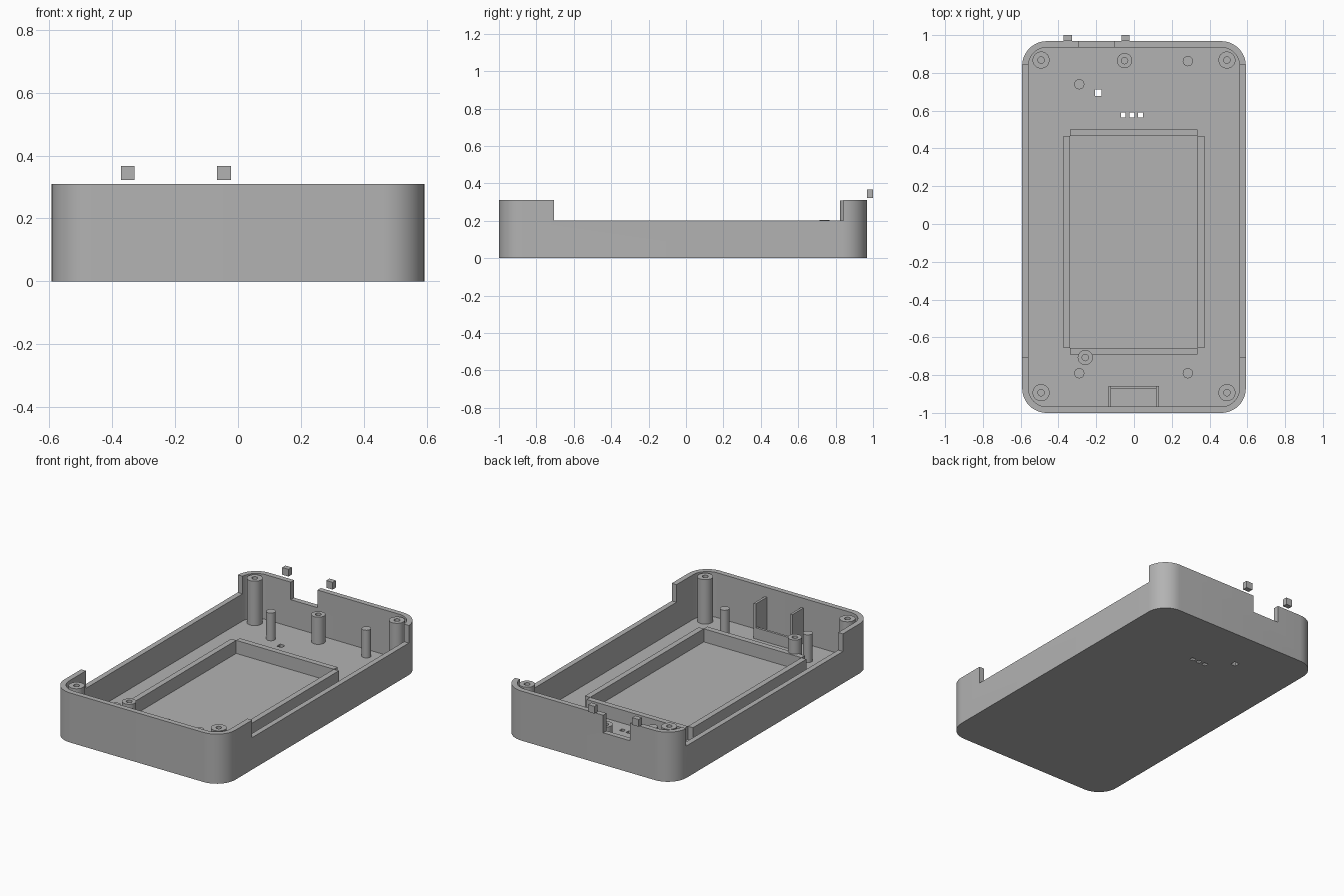
import bpy, bmesh, math

cube = bpy.data.objects.get("Cube")
if cube:
    bpy.data.objects.remove(cube, do_unlink=True)

grey = bpy.data.materials.new("plain_grey")
grey.use_nodes = True
COLOUR = (0.45, 0.45, 0.45, 1)
grey.diffuse_color = COLOUR
grey.node_tree.nodes["Principled BSDF"].inputs["Base Color"].default_value = COLOUR

FLOOR, RIM, LOW = 0.03, 0.31, 0.2
SINK = FLOOR - 0.01          # parts start slightly inside the floor
FRONT, BACK, SIDE, WALL = -1.0, 0.968, 0.592, 0.033


def add_object(name, bm):
    bmesh.ops.recalc_face_normals(bm, faces=bm.faces)
    mesh = bpy.data.meshes.new(name)
    bm.to_mesh(mesh)
    bm.free()
    mesh.materials.append(grey)
    obj = bpy.data.objects.new(name, mesh)
    bpy.context.collection.objects.link(obj)
    return obj


def box(name, x0, x1, y0, y1, z0, z1):
    bm = bmesh.new()
    bmesh.ops.create_cube(bm, size=1)
    for v in bm.verts:
        v.co = (x1 if v.co.x > 0 else x0, y1 if v.co.y > 0 else y0, z1 if v.co.z > 0 else z0)
    return add_object(name, bm)


def rounded_block(name, inset, radius, z0, z1, steps=12):
    bm = bmesh.new()
    middle = (FRONT + BACK) / 2
    half_x = SIDE - inset - radius
    half_y = (BACK - FRONT) / 2 - inset - radius
    ring = []
    for corner, (sx, sy) in enumerate([(1, 1), (-1, 1), (-1, -1), (1, -1)]):
        for i in range(steps + 1):
            a = (corner + i / steps) * math.pi / 2
            ring.append(bm.verts.new((sx * half_x + radius * math.cos(a),
                                      middle + sy * half_y + radius * math.sin(a), z0)))
    base = bm.faces.new(ring)
    top = bmesh.ops.extrude_face_region(bm, geom=[base])["geom"]
    for v in top:
        if isinstance(v, bmesh.types.BMVert):
            v.co.z = z1
    return add_object(name, bm)


def cut(target, cutter):
    mod = target.modifiers.new("cut", "BOOLEAN")
    mod.operation = "DIFFERENCE"
    mod.solver = "EXACT"
    mod.object = cutter
    bpy.context.view_layer.objects.active = target
    bpy.ops.object.modifier_apply(modifier=mod.name)
    bpy.data.objects.remove(cutter, do_unlink=True)


def smooth(obj):
    bpy.ops.object.select_all(action="DESELECT")
    obj.select_set(True)
    bpy.context.view_layer.objects.active = obj
    bpy.ops.object.shade_smooth_by_angle(angle=math.radians(30))


def post(name, x, y, radius, top, hole=0):
    # Lathed profile: solid pin, or a tube with a screw hole
    profile = [(hole, SINK), (hole, top), (radius, top), (radius, SINK)]
    if hole:
        profile.append(profile[0])
    bm = bmesh.new()
    verts = [bm.verts.new((r, 0, z)) for r, z in profile]
    edges = [bm.edges.new(pair) for pair in zip(verts, verts[1:])]
    bmesh.ops.spin(bm, geom=verts + edges, cent=(0, 0, 0), axis=(0, 0, 1),
                   angle=math.tau, steps=32)
    bmesh.ops.remove_doubles(bm, verts=bm.verts, dist=0.0005)
    obj = add_object(name, bm)
    obj.location = (x, y, 0)
    smooth(obj)


# Tray: rounded block hollowed out
tray = rounded_block("tray", 0, 0.13, 0, RIM)
cut(tray, rounded_block("cavity", WALL, 0.13 - WALL, FLOOR, RIM + 0.1))

# Lowered side walls and the socket opening in the back wall
for s in (-1, 1):
    x0, x1 = sorted((s * (SIDE - 0.05), s * (SIDE + 0.05)))
    cut(tray, box("side_cutter", x0, x1, -0.705, 0.843, LOW, RIM + 0.1))
cut(tray, box("back_cutter", -0.29, -0.105, BACK - 0.06, BACK + 0.05, LOW, RIM + 0.1))

# Small square light holes through the floor
for x, y, h in [(-0.19, 0.695, 0.017), (-0.057, 0.578, 0.013),
                (-0.011, 0.578, 0.013), (0.035, 0.578, 0.013)]:
    cut(tray, box("hole_cutter", x - h, x + h, y - h, y + h, -0.1, 0.1))
smooth(tray)

# Tall corner screw posts
for x in (-0.492, 0.492):
    for y in (-0.893, 0.868):
        post("corner_post", x, y, 0.045, RIM - 0.002, 0.017)

# Short screw posts and plain locating pins
for x, y in [(-0.05, 0.865), (-0.258, -0.707)]:
    post("board_post", x, y, 0.04, LOW, 0.017)
for x, y in [(-0.29, 0.74), (0.285, 0.862), (-0.29, -0.79), (0.285, -0.79)]:
    post("locating_pin", x, y, 0.027, LOW + 0.003)

# Low frame of four bars with open corners
FRAME_TOP = 0.112
for x in (-0.374, 0.337):
    box("frame_side_bar", x, x + 0.035, -0.657, 0.466, SINK, FRAME_TOP)
for y in (-0.692, 0.466):
    box("frame_end_bar", -0.339, 0.337, y, y + 0.035, SINK, FRAME_TOP)

# Slot inside the front wall: two upright guides and a low stop
for x in (-0.136, 0.117):
    box("guide_plate", x, x + 0.015, FRONT + WALL - 0.01, -0.858, SINK, 0.25)
box("guide_stop", -0.121, 0.117, -0.873, -0.858, SINK, 0.1)

# Two small loose blocks above the back wall
for x in (-0.35, -0.045):
    box("back_block", x - 0.022, x + 0.022, BACK, 1.0, 0.322, 0.367)
